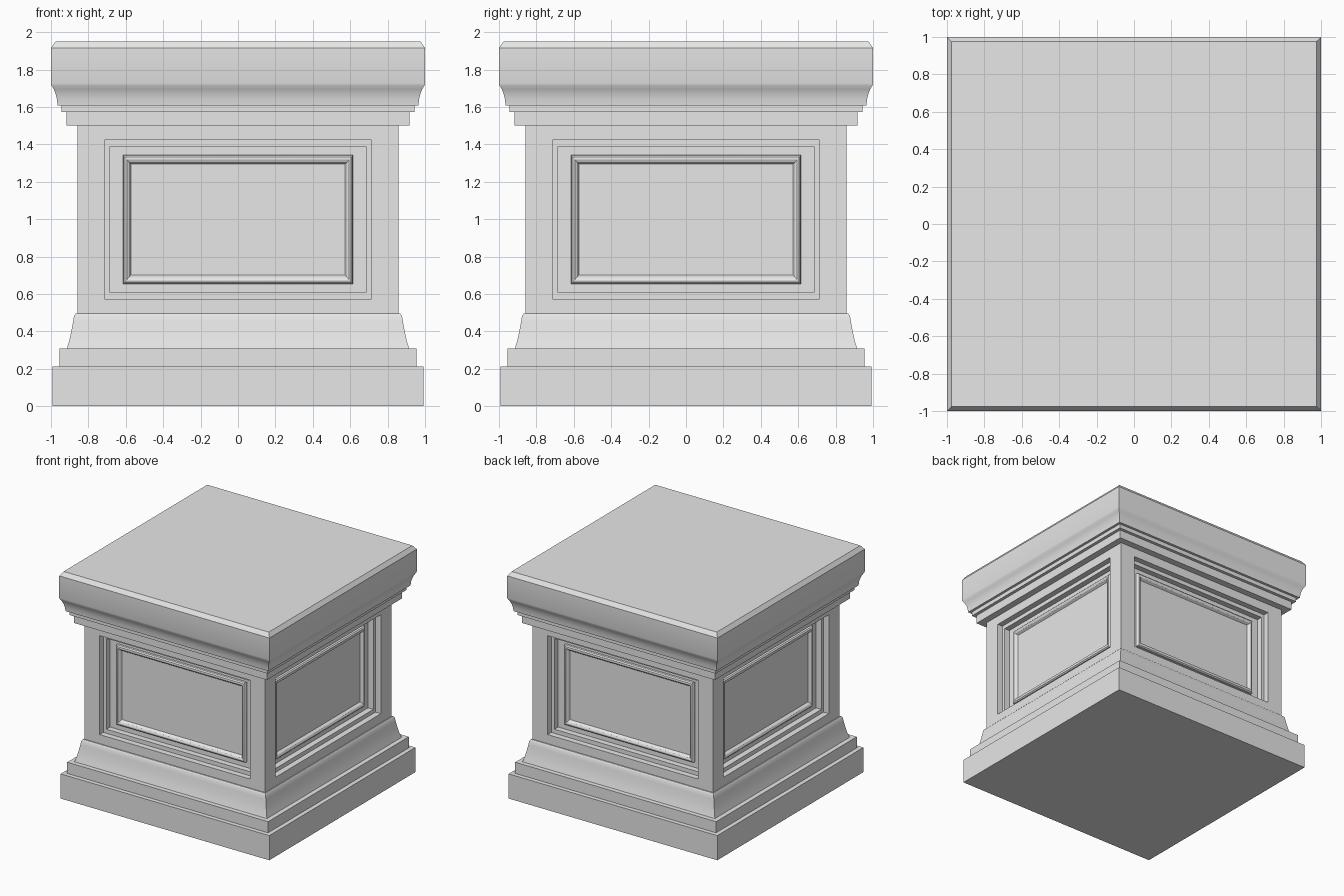
import bpy
import bmesh
from math import pi, radians
from mathutils import Matrix

cube = bpy.data.objects.get("Cube")
if cube:
    bpy.data.objects.remove(cube, do_unlink=True)

GREY = (0.8, 0.8, 0.8, 1.0)
stone = bpy.data.materials.new("grey stone")
stone.diffuse_color = GREY
stone.use_nodes = True
for node in stone.node_tree.nodes:
    if node.type == "BSDF_PRINCIPLED":
        node.inputs["Base Color"].default_value = GREY


def rectangle(bm, half_u, half_v, w, matrix):
    """Four corner vertices, counter-clockwise seen from outside."""
    corners = ((-1, -1), (1, -1), (1, 1), (-1, 1))
    return [bm.verts.new(matrix @ Matrix.Translation((su * half_u, sv * half_v, w)).translation)
            for su, sv in corners]


def loft(bm, profile, matrix=Matrix(), start_cap=True):
    """Join nested rectangles (half_u, half_v, w) and close the end."""
    rings = [rectangle(bm, u, v, w, matrix) for u, v, w in profile]
    for a, b in zip(rings, rings[1:]):
        for i in range(4):
            j = (i + 1) % 4
            bm.faces.new((a[i], a[j], b[j], b[i]))
    bm.faces.new(rings[-1])
    if start_cap:
        bm.faces.new(rings[0][::-1])


def finish(bm, name):
    mesh = bpy.data.meshes.new(name)
    bm.to_mesh(mesh)
    bm.free()
    mesh.materials.append(stone)
    obj = bpy.data.objects.new(name, mesh)
    bpy.context.collection.objects.link(obj)
    bpy.ops.object.select_all(action="DESELECT")
    obj.select_set(True)
    bpy.context.view_layer.objects.active = obj
    bpy.ops.object.shade_smooth_by_angle(angle=radians(30))
    return obj


def square_tier(name, profile):
    bm = bmesh.new()
    loft(bm, [(r, r, z) for r, z in profile])
    finish(bm, name)


# Stepped foot with a flared skirt
square_tier("base", [
    (0.992, 0), (0.992, 0.212), (0.955, 0.212), (0.955, 0.308),
    (0.915, 0.308), (0.902, 0.35), (0.891, 0.4), (0.882, 0.45),
    (0.877, 0.482), (0.867, 0.495)])

# Stepped cornice, cove and chamfered slab
square_tier("cap", [
    (0.916, 1.5), (0.916, 1.572), (0.943, 1.572), (0.943, 1.608),
    (0.965, 1.608), (0.968, 1.64), (0.975, 1.67), (0.985, 1.695),
    (0.997, 1.715), (1, 1.725), (1, 1.915), (0.975, 1.95)])

# Square shaft: each wall is a stepped recess with a beaded panel
HALF = 0.858
MIDDLE = 0.9975
wall = [
    (HALF, 0.5025, 0),
    (0.715, 0.425, 0), (0.715, 0.425, -0.05),
    (0.685, 0.39, -0.05), (0.685, 0.39, -0.1),
    (0.614, 0.345, -0.1), (0.612, 0.343, -0.085),
    (0.604, 0.334, -0.076), (0.594, 0.322, -0.074),
    (0.584, 0.309, -0.08), (0.578, 0.302, -0.092),
    (0.573, 0.296, -0.1)]
bm = bmesh.new()
for side in range(4):
    place = (Matrix.Rotation(side * pi / 2, 4, "Z")
             @ Matrix.Translation((0, -HALF, MIDDLE))
             @ Matrix.Rotation(pi / 2, 4, "X"))
    loft(bm, wall, place, start_cap=False)
bmesh.ops.remove_doubles(bm, verts=bm.verts, dist=0.0005)
finish(bm, "panelled_shaft")
